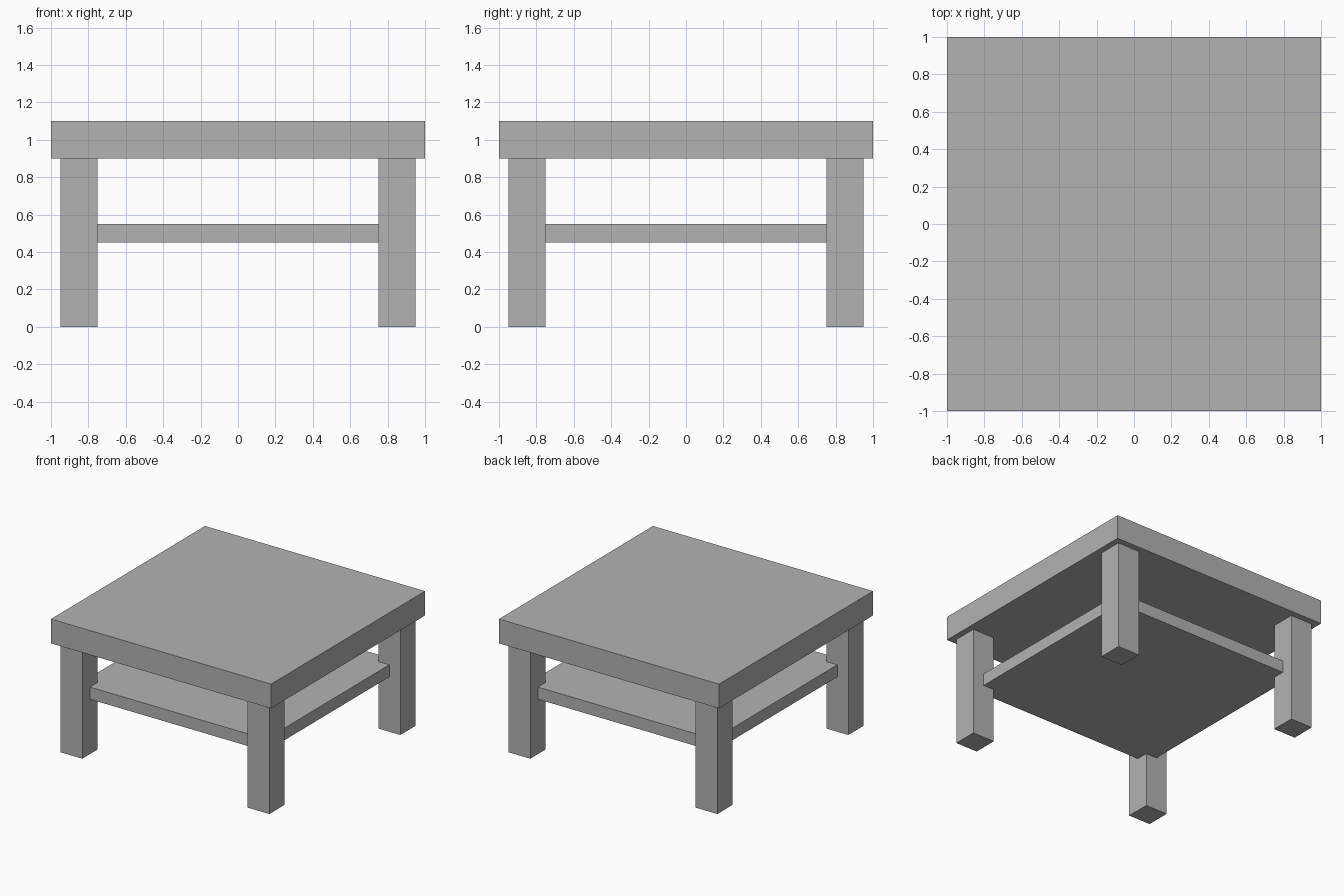
import bpy

cube = bpy.data.objects.get("Cube")
if cube:
    bpy.data.objects.remove(cube, do_unlink=True)

# Single plain grey for the whole table
GREY = (0.45, 0.45, 0.45, 1.0)
grey = bpy.data.materials.new("plain_grey")
grey.use_nodes = True
grey.diffuse_color = GREY
for node in grey.node_tree.nodes:
    if node.type == 'BSDF_PRINCIPLED':
        node.inputs["Base Color"].default_value = GREY


def box(name, center, size):
    bpy.ops.mesh.primitive_cube_add(size=1, location=center)
    obj = bpy.context.object
    obj.name = name
    obj.scale = size
    bpy.ops.object.transform_apply(location=False, rotation=False, scale=True)
    obj.data.materials.append(grey)
    return obj


# Thick square top and thin lower shelf that runs into the legs
box("table_top", (0, 0, 1.0), (2, 2, 0.2))
box("lower_shelf", (0, 0, 0.5), (1.7, 1.7, 0.1))

# Four square legs, set in slightly from the corners
for y_name, y in (("front", -0.85), ("back", 0.85)):
    for x_name, x in (("right", -0.85), ("left", 0.85)):
        box(f"{y_name}_{x_name}_leg", (x, y, 0.45), (0.2, 0.2, 0.9))
